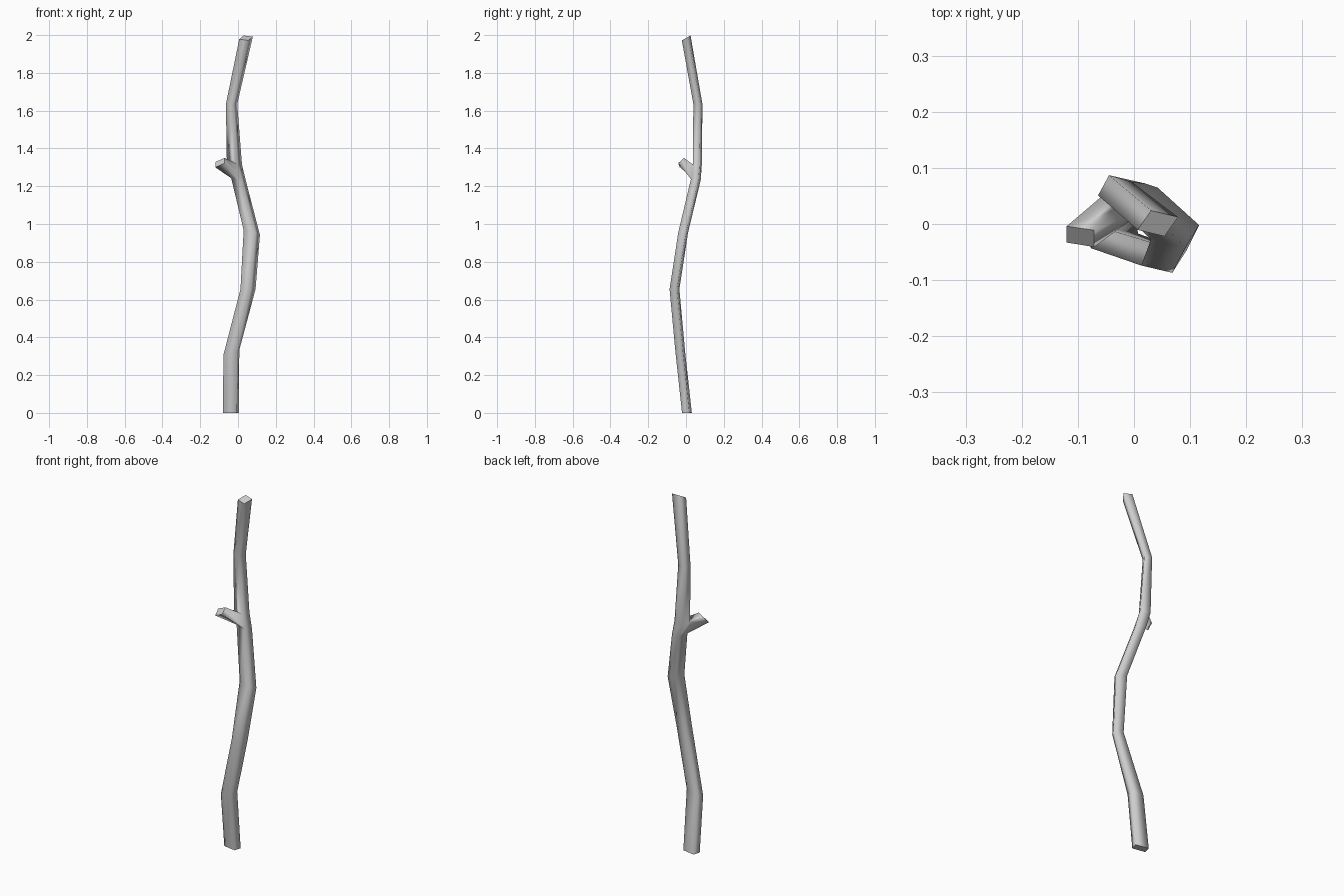
import bpy, bmesh

if "Cube" in bpy.data.objects:
    bpy.data.objects.remove(bpy.data.objects["Cube"])

# Trunk rings: centre x, y, z, half width x, half depth y, corner skew, tilt in x, tilt in y
RINGS = [
    (-0.038, 0.005, 0.00, 0.042, 0.026, 0.75, 0.00, 0.000),
    (-0.035, -0.030, 0.32, 0.042, 0.026, 0.70, 0.01, 0.005),
    (0.053, -0.061, 0.655, 0.040, 0.026, 0.38, 0.00, 0.000),
    (0.073, -0.015, 0.955, 0.043, 0.026, 0.45, -0.01, -0.005),
    (0.003, 0.052, 1.235, 0.039, 0.026, 0.45, -0.005, -0.005),
    (-0.019, 0.060, 1.315, 0.040, 0.024, 0.45, 0.00, 0.000),
    (-0.034, 0.063, 1.635, 0.030, 0.024, 0.35, 0.00, 0.000),
    (0.0425, 0.001, 1.985, 0.036, 0.023, 0.33, 0.00, 0.013),
]
FORK = 4  # the stub leaves between this ring and the next

bm = bmesh.new()


def ring(cx, cy, cz, hx, hy, skew, tx, ty):
    """Four corners in the order west, south, east, north."""
    corners = [(-1, -0.5), (skew, -1), (1, 0.5), (-skew, 1)]
    return [bm.verts.new((cx + u * hx, cy + v * hy, cz + u * tx + v * ty))
            for u, v in corners]


def bridge(a, b, skip=None):
    for i in range(4):
        if i != skip:
            j = (i + 1) % 4
            bm.faces.new((a[i], a[j], b[j], b[i])).smooth = True


# Trunk
rings = [ring(*r) for r in RINGS]
for i in range(len(rings) - 1):
    bridge(rings[i], rings[i + 1], 0 if i == FORK else None)

# Side stub, grown out of the open trunk face
lo, hi = rings[FORK], rings[FORK + 1]
base = [lo[0], lo[1], hi[1], hi[0]]
tip = [bm.verts.new(p) for p in ((-0.120, -0.033, 1.300), (-0.071, -0.041, 1.322),
                                 (-0.071, -0.011, 1.350), (-0.120, -0.004, 1.328))]
bridge(base, tip)

# Flat end caps
for loop in (rings[0][::-1], rings[-1], tip):
    cap = bm.faces.new(loop)
    for e in cap.edges:
        e.smooth = False

bmesh.ops.recalc_face_normals(bm, faces=bm.faces)
mesh = bpy.data.meshes.new("branch")
bm.to_mesh(mesh)
bm.free()
bpy.context.collection.objects.link(bpy.data.objects.new("branch", mesh))
